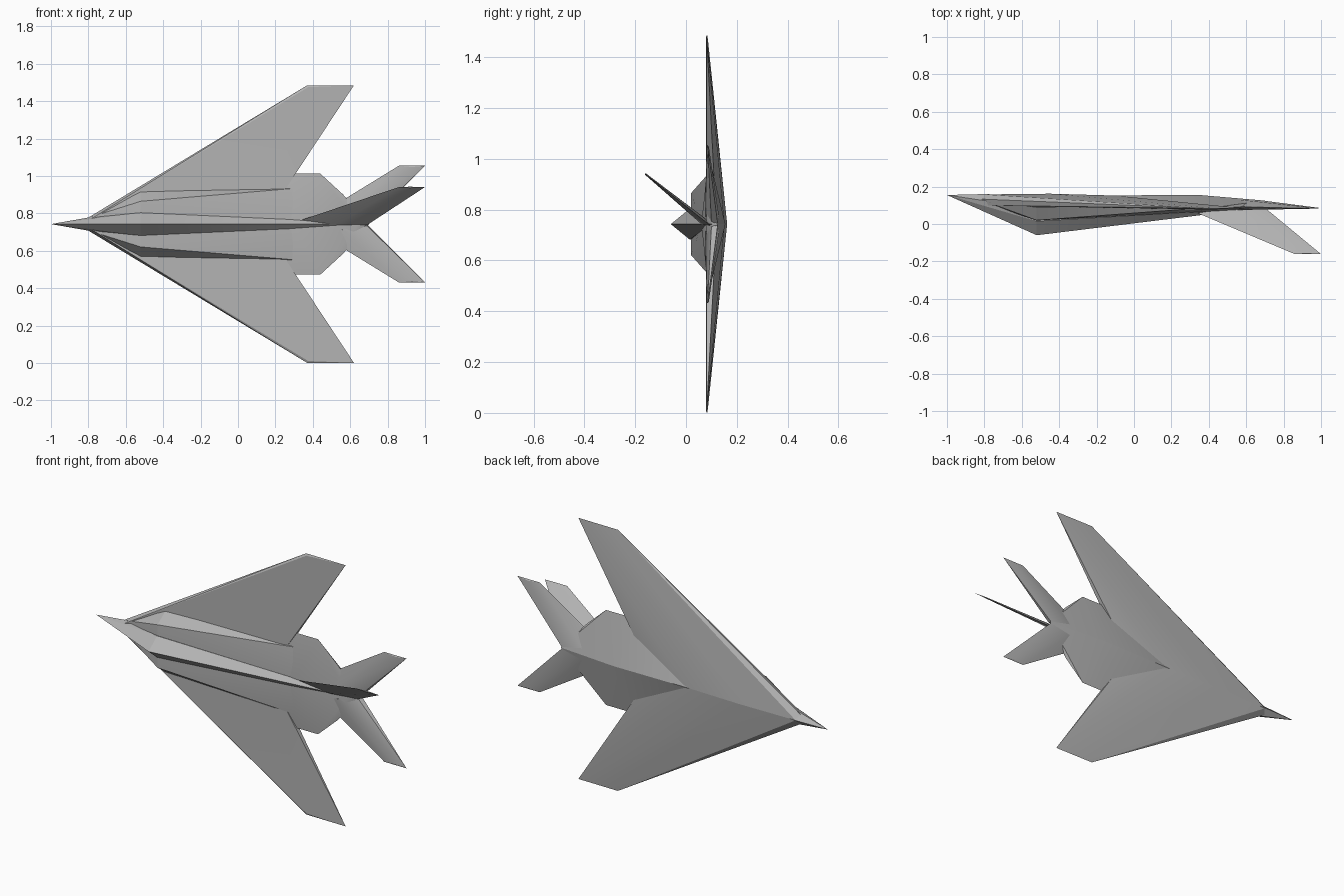
import bpy, bmesh
from mathutils import Vector

cube = bpy.data.objects.get("Cube")
if cube:
    bpy.data.objects.remove(cube, do_unlink=True)

grey = bpy.data.materials.new("matte grey")
grey.use_nodes = True
grey.diffuse_color = (0.45, 0.45, 0.45, 1)
grey.node_tree.nodes["Principled BSDF"].inputs["Base Color"].default_value = (0.45, 0.45, 0.45, 1)

MID = 0.743  # height of the aircraft's centre line; it stands on a wing tip


def hull(name, pts, symmetric=False, mirror=False):
    """Faceted solid around points (length x, side offset, depth y)."""
    if symmetric:
        pts = pts + [(x, -s, y) for x, s, y in pts if s]
    bm = bmesh.new()
    for x, s, y in pts:
        bm.verts.new((x, y, s))
    res = bmesh.ops.convex_hull(bm, input=bm.verts[:])
    loose = [v for v in bm.verts if not v.link_faces]
    bmesh.ops.delete(bm, geom=loose, context='VERTS')
    bmesh.ops.recalc_face_normals(bm, faces=bm.faces[:])
    me = bpy.data.meshes.new(name)
    bm.to_mesh(me)
    bm.free()
    me.materials.append(grey)
    ob = bpy.data.objects.new(name, me)
    ob.location.z = MID
    bpy.context.collection.objects.link(ob)
    if mirror:
        mod = ob.modifiers.new("other side", 'MIRROR')
        mod.use_axis = (False, False, True)
        mod.use_mirror_merge = False
    bpy.ops.object.select_all(action='DESELECT')
    ob.select_set(True)
    bpy.context.view_layer.objects.active = ob
    bpy.ops.object.shade_smooth_by_angle(angle=0.3)
    return ob


# Swept wings: flat upper side, belly rising to the centre line, bevelled leading edge
hull("wings", [
    (-0.858, 0, 0.135), (-0.83, 0, 0.10), (-0.80, 0, 0.158), (-0.45, 0, 0.162),
    (-0.10, 0, 0.152), (0.13, 0, 0.12), (0.13, 0, 0.08),
    (0.37, 0.742, 0.084), (0.375, 0.732, 0.078), (0.62, 0.742, 0.081),
    (0.40, 0.72, 0.087)], mirror=True)

# Nose, canopy and the spine running back to the tail
hull("canopy_and_spine", [
    (-1.0, 0, 0.155), (-0.80, 0.035, 0.125), (-0.80, 0, 0.16),
    (-0.52, 0, -0.06), (-0.52, 0.061, 0.015), (-0.52, 0.05, 0.10),
    (0.35, 0, 0.05), (0.34, 0.022, 0.066), (0.69, 0, 0.088), (0.69, 0, 0.11)],
    symmetric=True)

# Raised deck with steep sides
hull("upper_deck", [
    (-0.78, 0.04, 0.115), (-0.69, 0.044, 0.08), (-0.70, 0, 0.078),
    (-0.52, 0.122, 0.02), (-0.52, 0.172, 0.09), (-0.52, 0, 0.018),
    (0.0, 0.185, 0.09), (0.29, 0.195, 0.09), (0.29, 0.19, 0.08), (0.30, 0, 0.062)],
    symmetric=True)

# Wide hexagonal rear body with a keel
hull("rear_body", [
    (-0.13, 0.02, 0.145), (-0.13, 0, 0.153), (0.35, 0, 0.155),
    (0.30, 0.27, 0.09), (0.44, 0.27, 0.09), (0.56, 0.16, 0.09),
    (0.68, 0.02, 0.10), (0.70, 0, 0.125), (0.10, 0.10, 0.08),
    (0.30, 0, 0.06), (0.64, 0, 0.08)], symmetric=True)

# Flat pair of tail planes
hull("tail_planes", [
    (0.44, 0.05, 0.10), (0.49, 0.085, 0.095), (0.86, 0.312, 0.085),
    (1.0, 0.312, 0.085), (0.93, 0.305, 0.081), (0.93, 0.305, 0.09),
    (0.69, 0.01, 0.10), (0.56, 0.03, 0.075), (0.56, 0.03, 0.13),
    (0.69, 0, 0.125)], mirror=True)

# Single slanted fin
hull("slanted_fin", [
    (0.34, 0.022, 0.058), (0.69, -0.005, 0.095),
    (0.53, 0.012, 0.09), (0.53, -0.004, 0.065),
    (0.86, 0.198, -0.161), (1.0, 0.198, -0.161),
    (0.92, 0.200, -0.158), (0.92, 0.194, -0.161)])
